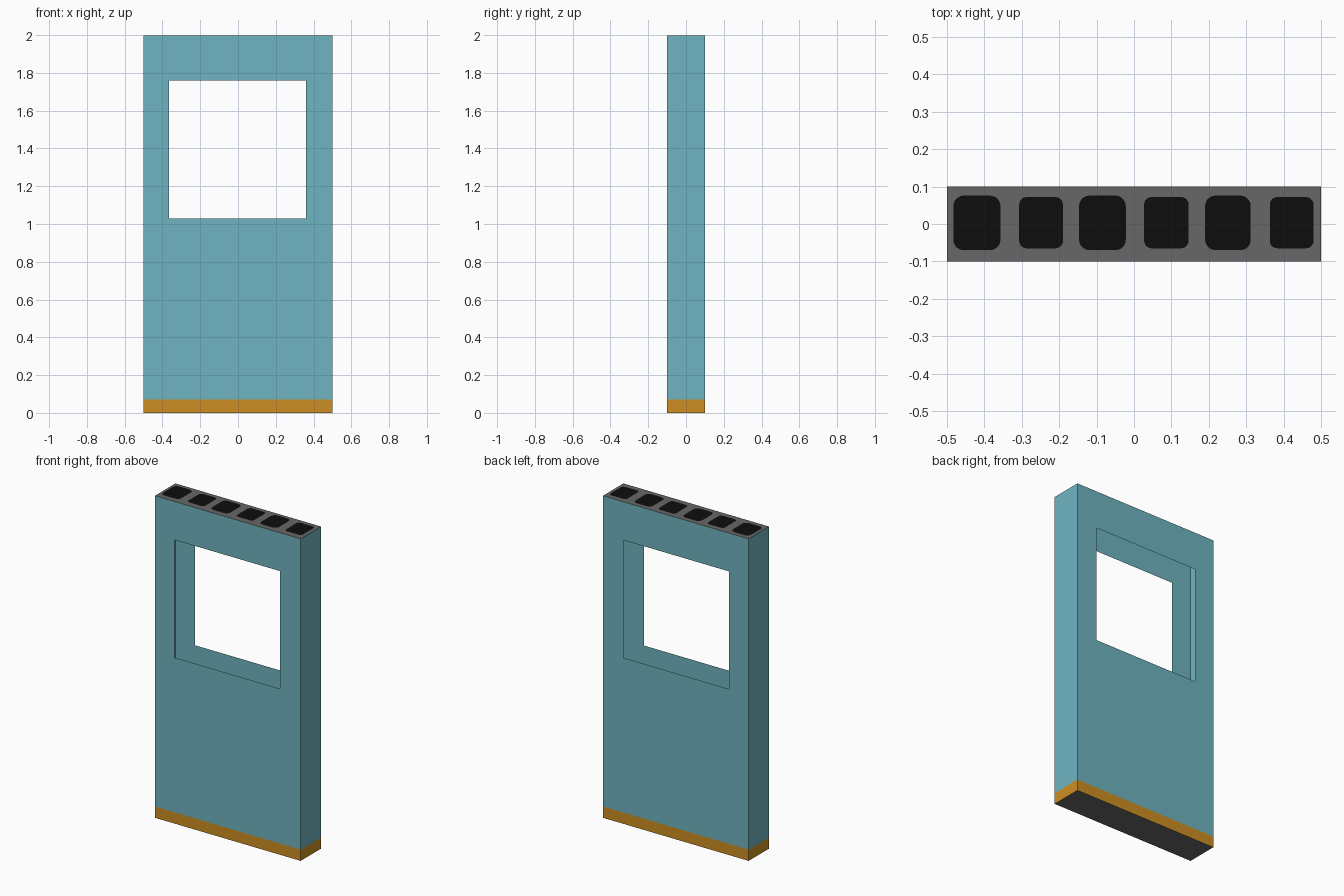
import bpy, bmesh, math

if "Cube" in bpy.data.objects:
    bpy.data.objects.remove(bpy.data.objects["Cube"])


def lin(c):
    c /= 255
    return c / 12.92 if c <= 0.04045 else ((c + 0.055) / 1.055) ** 2.4


def material(name, r, g, b):
    m = bpy.data.materials.new(name)
    m.diffuse_color = (lin(r), lin(g), lin(b), 1)
    m.use_nodes = True
    m.node_tree.nodes["Principled BSDF"].inputs["Base Color"].default_value = m.diffuse_color
    return m


TEAL = material("teal", 111, 180, 193)
ORANGE = material("orange", 204, 143, 34)
GREY = material("grey", 103, 103, 103)
BLACK = material("black", 13, 13, 13)


def finish(bm, name, mats):
    me = bpy.data.meshes.new(name)
    bm.to_mesh(me)
    bm.free()
    for m in mats:
        me.materials.append(m)
    ob = bpy.data.objects.new(name, me)
    bpy.context.collection.objects.link(ob)
    return ob


W, D, TOP, BAND = 0.5, 0.1, 1.998, 0.07
XS = [-W, -0.365, 0.36, W]
ZS = [0, BAND, 1.03, 1.76, TOP]

# Hollow panel shell: thin front and back sheets with a window, closed sides
bm = bmesh.new()


def quad(*pts):
    bm.faces.new([bm.verts.new(p) for p in pts])


for i in range(3):
    x0, x1 = XS[i], XS[i + 1]
    for j in range(4):
        z0, z1 = ZS[j], ZS[j + 1]
        if (i, j) != (1, 2):                      # the window opening
            quad((x0, -D, z0), (x1, -D, z0), (x1, -D, z1), (x0, -D, z1))
            quad((x1, D, z0), (x0, D, z0), (x0, D, z1), (x1, D, z1))
    quad((x0, -D, TOP), (x1, -D, TOP), (x1, D, TOP), (x0, D, TOP))
    quad((x0, D, 0), (x1, D, 0), (x1, -D, 0), (x0, -D, 0))
for z0, z1 in zip(ZS, ZS[1:]):
    quad((W, -D, z0), (W, D, z0), (W, D, z1), (W, -D, z1))
    quad((-W, D, z0), (-W, -D, z0), (-W, -D, z1), (-W, D, z1))
bmesh.ops.remove_doubles(bm, verts=bm.verts, dist=1e-5)
bm.normal_update()

# Grey ends, orange kick band, teal elsewhere
for f in bm.faces:
    if abs(f.normal.z) > 0.5:
        f.material_index = 2
    elif f.calc_center_median().z < BAND:
        f.material_index = 1
finish(bm, "wall_panel", [TEAL, ORANGE, GREY])


# Rounded black core marks on the top end
def core_mark(n, x0, x1, y0, y1, r=0.028, seg=5):
    bm = bmesh.new()
    vs = []
    corners = [(x1 - r, y1 - r), (x0 + r, y1 - r), (x0 + r, y0 + r), (x1 - r, y0 + r)]
    for k, (cx, cy) in enumerate(corners):
        for s in range(seg + 1):
            a = math.pi / 2 * (k + s / seg)
            vs.append(bm.verts.new((cx + r * math.cos(a), cy + r * math.sin(a), 2.0)))
    bm.faces.new(vs)
    finish(bm, f"core_mark_{n}", [BLACK])


SPANS = [(-0.483, -0.357), (-0.307, -0.19), (-0.147, -0.022),
         (0.027, 0.146), (0.19, 0.312), (0.363, 0.48)]
for n, (x0, x1) in enumerate(SPANS):
    if n % 2 == 0:
        core_mark(n + 1, x0, x1, -0.07, 0.076)
    else:
        core_mark(n + 1, x0, x1, -0.065, 0.072, 0.02)
